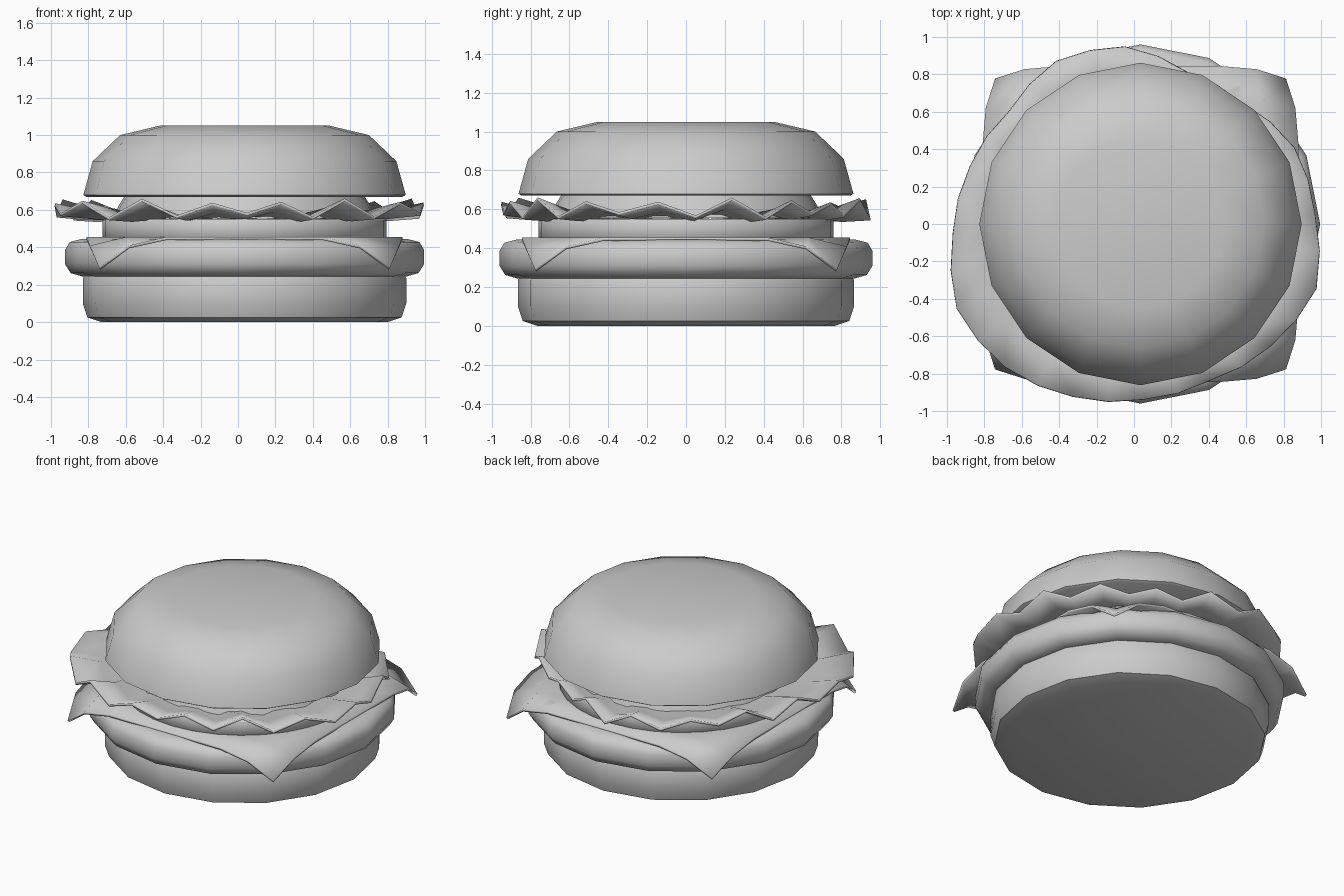
import bpy, bmesh, math

if "Cube" in bpy.data.objects:
    bpy.data.objects.remove(bpy.data.objects["Cube"])

CX = 0.035   # the stack sits slightly right of the lettuce's middle


def finish(name, bm, angle=50):
    bmesh.ops.recalc_face_normals(bm, faces=bm.faces)
    mesh = bpy.data.meshes.new(name)
    bm.to_mesh(mesh)
    bm.free()
    ob = bpy.data.objects.new(name, mesh)
    bpy.context.collection.objects.link(ob)
    bpy.ops.object.select_all(action='DESELECT')
    ob.select_set(True)
    bpy.context.view_layer.objects.active = ob
    bpy.ops.object.shade_smooth_by_angle(angle=math.radians(angle))
    return ob


def lathe(name, profile, sides=16, angle=50):
    """Closed solid of revolution from (radius, z) points, bottom to top."""
    bm = bmesh.new()
    rings = []
    for r, z in profile:
        rings.append([bm.verts.new((CX + r * math.cos(2 * math.pi * i / sides),
                                    r * math.sin(2 * math.pi * i / sides), z))
                      for i in range(sides)])
    for a, b in zip(rings, rings[1:]):
        for i in range(sides):
            j = (i + 1) % sides
            bm.faces.new((a[i], a[j], b[j], b[i]))
    bm.faces.new(rings[0][::-1])
    bm.faces.new(rings[-1])
    return finish(name, bm, angle)


def thicken(ob, t, offset):
    m = ob.modifiers.new("thickness", 'SOLIDIFY')
    m.thickness = t
    m.offset = offset


# Buns, patty and round slices
lathe("bottom_bun", [(0.765, 0), (0.84, 0.025), (0.865, 0.10), (0.865, 0.235), (0.855, 0.25)])
lathe("patty", [(0.87, 0.245), (0.93, 0.262), (0.96, 0.31), (0.96, 0.385),
                (0.935, 0.428), (0.87, 0.445)])
lathe("tomato_slice", [(0.755, 0.45), (0.76, 0.455), (0.76, 0.545), (0.755, 0.55)], 32)
lathe("upper_slice", [(0.70, 0.555), (0.675, 0.62), (0.64, 0.675)], 32)
lathe("top_bun", [(0.845, 0.67), (0.862, 0.68), (0.812, 0.86), (0.665, 1.0), (0.455, 1.05)], angle=60)

# Cheese: square sheet whose corners droop over the patty
bm = bmesh.new()
bmesh.ops.create_grid(bm, x_segments=8, y_segments=8, size=0.845)
for v in bm.verts:
    r = math.hypot(v.co.x, v.co.y)
    t = max(0, r - 0.93) / 0.265
    if t > 0:
        k = (r - 0.095 * t ** 2) / r
        v.co.x *= k
        v.co.y *= k
    v.co.x += CX
    v.co.z = 0.455 - 0.162 * t ** 1.7
thicken(finish("cheese", bm), 0.016, -1)

# Lettuce: frilled disc with an uneven outline and a zigzag rim
outline = [0.97, 0.95, 0.87, 0.86, 0.95, 0.965, 0.90, 0.93,
           0.97, 1.05, 1.03, 0.98, 0.94, 0.93, 0.98, 1.035]
bm = bmesh.new()
rings = []
N = 32
for f, z0, amp in ((0.0, 0.56, 0.004), (0.5, 0.575, 0.024), (1.0, 0.602, 0.038)):
    ring = []
    for i in range(N):
        a = math.radians(3 + 360 * i / N)
        rim = outline[i // 2] if i % 2 == 0 else (outline[i // 2] + outline[(i // 2 + 1) % 16]) / 2
        r = 0.66 + (rim - 0.66) * f
        wave = (-1 if i % 2 == 0 else 1) * (1 + 0.35 * math.sin(5 * a))
        ring.append(bm.verts.new((r * math.cos(a), r * math.sin(a), z0 + amp * wave)))
    rings.append(ring)
for a, b in zip(rings, rings[1:]):
    for i in range(N):
        j = (i + 1) % N
        bm.faces.new((a[i], a[j], b[j], b[i]))
bm.faces.new(rings[0])
thicken(finish("lettuce", bm, 60), 0.016, 0)
